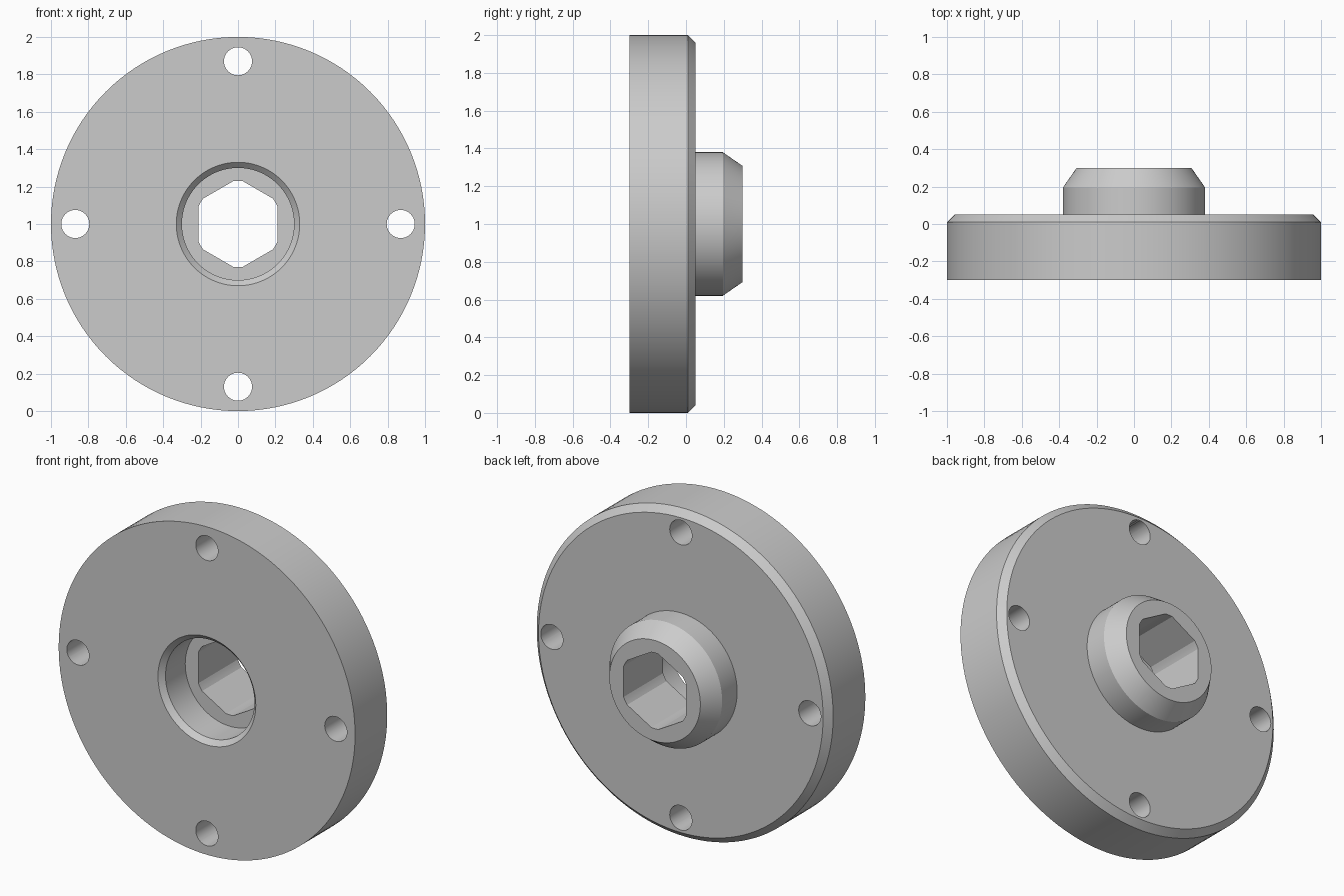
import bpy, bmesh, math

if "Cube" in bpy.data.objects:
    bpy.data.objects.remove(bpy.data.objects["Cube"])

grey = bpy.data.materials.new("plain grey")
grey.diffuse_color = (0.6, 0.6, 0.6, 1)
grey.use_nodes = True
grey.node_tree.nodes["Principled BSDF"].inputs["Base Color"].default_value = grey.diffuse_color
SEG = 128
CENTRE_Z = 1.0


def new_object(name, bm):
    bmesh.ops.recalc_face_normals(bm, faces=bm.faces)
    mesh = bpy.data.meshes.new(name)
    bm.to_mesh(mesh)
    bm.free()
    mesh.materials.append(grey)
    obj = bpy.data.objects.new(name, mesh)
    bpy.context.collection.objects.link(obj)
    return obj


def lathe(name, profile):
    """Revolve (radius, y) points around the y axis, closing both ends."""
    bm = bmesh.new()
    rings = []
    for r, y in profile:
        rings.append([bm.verts.new((r * math.cos(2 * math.pi * i / SEG), y,
                                    CENTRE_Z + r * math.sin(2 * math.pi * i / SEG)))
                      for i in range(SEG)])
    for a, b in zip(rings, rings[1:]):
        for i in range(SEG):
            j = (i + 1) % SEG
            bm.faces.new((a[i], a[j], b[j], b[i]))
    bm.faces.new(rings[0])
    bm.faces.new(rings[-1])
    return new_object(name, bm)


def prism(name, outline, y0, y1):
    """Extrude an (x, z) outline along y."""
    bm = bmesh.new()
    face = bm.faces.new([bm.verts.new((x, y0, z)) for x, z in outline])
    ext = bmesh.ops.extrude_face_region(bm, geom=[face])
    for v in ext["geom"]:
        if isinstance(v, bmesh.types.BMVert):
            v.co.y = y1
    return new_object(name, bm)


# Flange with chamfered rim, rear boss and front counterbore
flange = lathe("flanged_hub", [
    (0.30, -0.08), (0.30, -0.27), (0.33, -0.30),      # counterbore
    (1.00, -0.30), (1.00, 0.01), (0.96, 0.05),        # disc
    (0.38, 0.05), (0.38, 0.195), (0.307, 0.30)])      # boss

# Hexagonal bore with rounded-off corners
APOTHEM, CORNER = 0.211, 0.231
half = math.acos(APOTHEM / CORNER)
hexagon = []
for k in range(6):
    mid = math.radians(30 + 60 * k)
    reach = math.pi / 6 - half
    for t in (-1, -0.5, 0, 0.5, 1):
        a = mid + t * reach
        hexagon.append((CORNER * math.cos(a), CENTRE_Z + CORNER * math.sin(a)))
cutters = [prism("hex_bore_cutter", hexagon, -0.5, 0.5)]

# Four bolt holes
for k in range(4):
    a = k * math.pi / 2
    cx, cz = 0.87 * math.cos(a), CENTRE_Z + 0.87 * math.sin(a)
    circle = [(cx + 0.075 * math.cos(2 * math.pi * i / 40),
               cz + 0.075 * math.sin(2 * math.pi * i / 40)) for i in range(40)]
    cutters.append(prism("bolt_hole_cutter", circle, -0.5, 0.5))

# Cut the holes, then remove the cutters
bpy.context.view_layer.objects.active = flange
flange.select_set(True)
for cutter in cutters:
    cutter.hide_render = True
    mod = flange.modifiers.new("hole", 'BOOLEAN')
    mod.operation = 'DIFFERENCE'
    mod.solver = 'EXACT'
    mod.object = cutter
    bpy.ops.object.modifier_apply(modifier=mod.name)
for cutter in cutters:
    bpy.data.objects.remove(cutter)

bpy.ops.object.shade_smooth_by_angle(angle=math.radians(20))
